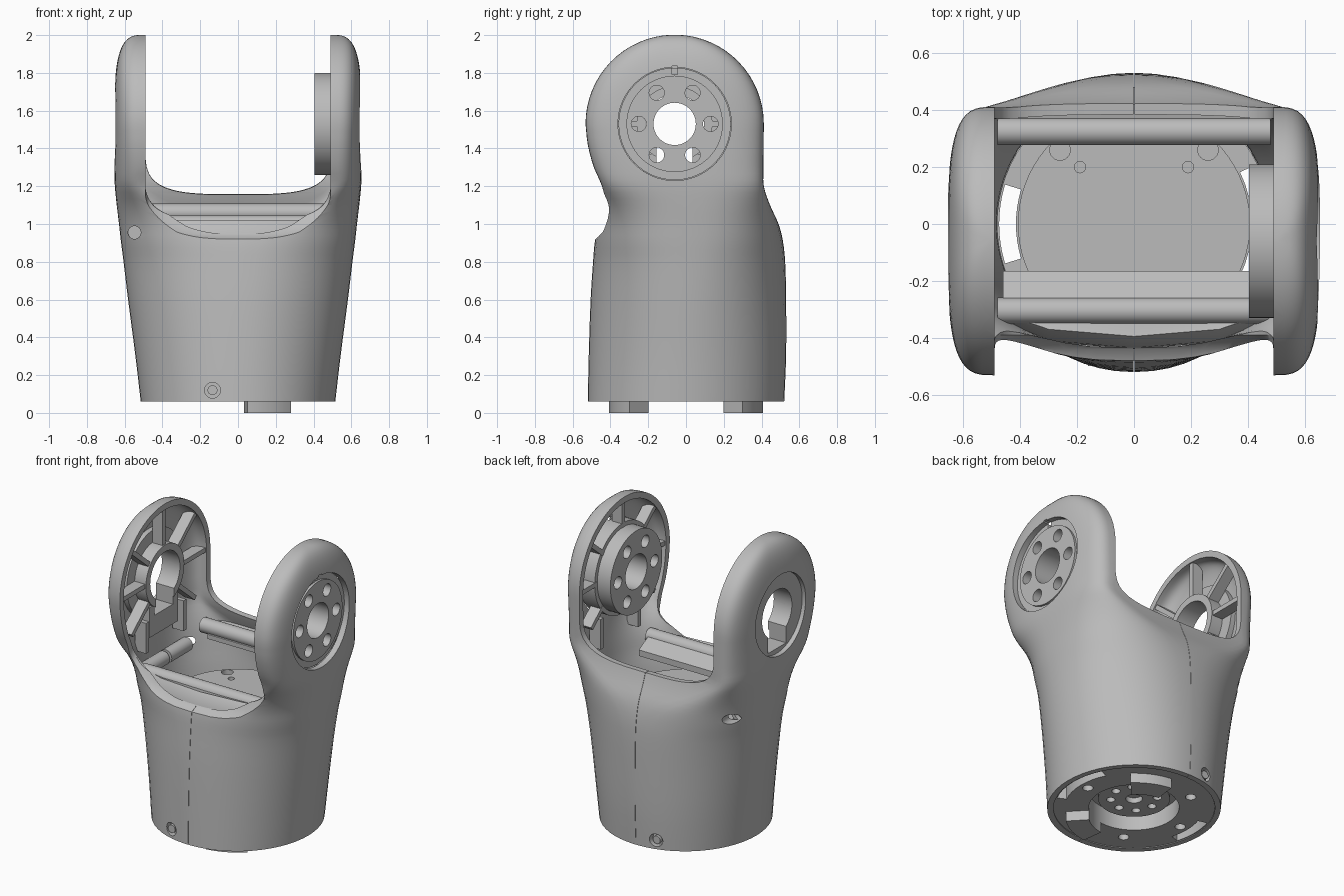
import bpy, bmesh
from math import sin, cos, pi, radians
from mathutils import Matrix, Vector

old = bpy.data.objects.get("Cube")
if old:
    bpy.data.objects.remove(old, do_unlink=True)

grey = bpy.data.materials.new("light_grey")
grey.use_nodes = True
grey.diffuse_color = (0.5, 0.5, 0.5, 1)
grey.node_tree.nodes["Principled BSDF"].inputs["Base Color"].default_value = (0.5, 0.5, 0.5, 1)

PY, PZ, R = -0.06, 1.53, 0.472      # pivot centre and arm radius
GAP = 0.49                          # half width between the arms
X, Y, Z = (1, 0, 0), (0, 1, 0), (0, 0, 1)


def make(name, bm):
    bmesh.ops.recalc_face_normals(bm, faces=bm.faces)
    mesh = bpy.data.meshes.new(name)
    bm.to_mesh(mesh)
    bm.free()
    mesh.materials.append(grey)
    ob = bpy.data.objects.new(name, mesh)
    bpy.context.collection.objects.link(ob)
    return ob


def cyl(name, axis, centre, r, length, seg=48):
    bm = bmesh.new()
    turn = Vector(Z).rotation_difference(Vector(axis)).to_matrix().to_4x4()
    bmesh.ops.create_cone(bm, cap_ends=True, segments=seg, radius1=r, radius2=r,
                          depth=length, matrix=Matrix.Translation(centre) @ turn)
    return make(name, bm)


def box(name, centre, size, turn=Matrix.Identity(4)):
    bm = bmesh.new()
    bmesh.ops.create_cube(bm, size=1, matrix=Matrix.Translation(centre) @ turn
                          @ Matrix.Diagonal((*size, 1)))
    return make(name, bm)


def loft(name, rings):
    bm = bmesh.new()
    loops = [[bm.verts.new(p) for p in ring] for ring in rings]
    n = len(loops[0])
    for a, b in zip(loops, loops[1:]):
        for i in range(n):
            j = (i + 1) % n
            bm.faces.new((a[i], a[j], b[j], b[i]))
    bm.faces.new(loops[0][::-1])
    bm.faces.new(loops[-1])
    return make(name, bm)


def arc_block(name, r0, r1, start, end, z0, z1):
    angles = [radians(start + (end - start) * i / 8) for i in range(9)]
    ring = [(r0 * cos(a), r0 * sin(a)) for a in angles]
    ring += [(r1 * cos(a), r1 * sin(a)) for a in reversed(angles)]
    return loft(name, [[(x, y, z) for x, y in ring] for z in (z0, z1)])


def cut(obs, *cutters):
    for ob in obs:
        bpy.context.view_layer.objects.active = ob
        for c in cutters:
            m = ob.modifiers.new("cut", 'BOOLEAN')
            m.operation, m.solver, m.object = 'DIFFERENCE', 'EXACT', c
            bpy.ops.object.modifier_apply(modifier=m.name)
    for c in cutters:
        bpy.data.objects.remove(c, do_unlink=True)


# Housing sections: height, half width, front y, back y, flat half width, roundness
ROWS = [(.06, .515, -.52, .52, .01, 2), (.3, .543, -.515, .53, .01, 2),
        (.6, .582, -.505, .53, .01, 2.05), (.8, .606, -.492, .525, .01, 2.2),
        (.91, .62, -.482, .513, .03, 2.4), (1.0, .63, -.46, .49, .13, 2.5),
        (1.1, .642, -.432, .445, .34, 2.6),
        (1.2, .652, -.445, .412, GAP, 2.8), (1.3, .655, -.488, .41, GAP, 3),
        (1.42, .655, -.52, .411, GAP, 3.2), (PZ, .655, PY - R, PY + R, GAP, 3.4)]


def sections():
    # Smooth curve through the rows
    out = []
    for i in range(len(ROWS) - 1):
        p = [ROWS[max(0, min(len(ROWS) - 1, k))] for k in range(i - 1, i + 3)]
        f = p[2][0] - p[1][0]
        for t in (0, 1 / 3, 2 / 3):
            row = []
            for a, b, c, d in zip(*p):
                s0 = (c - a) / (p[2][0] - p[0][0]) * f
                s1 = (d - b) / (p[3][0] - p[1][0]) * f
                row.append(b + s0 * t + (3 * (c - b) - 2 * s0 - s1) * t ** 2
                           + (2 * (b - c) + s0 + s1) * t ** 3)
            row[0] = p[1][0] + f * t
            out.append(row)
    return out


def housing(name, wall, bottom):
    rings, k = [], 14
    rows = sections()
    rows[0][0] = bottom
    rows = [(z, w - wall, f + wall, b - wall, c, n) for z, w, f, b, c, n in rows]
    r = R - wall
    for i in range(17):
        a = i / 16 * radians(88.5)
        dome = (.165 - wall) * (1 - sin(a) ** 3.4) ** (1 / 3.4)
        rows.append((PZ + r * sin(a), GAP + dome, PY - r * cos(a), PY + r * cos(a), GAP, 3.4))
    for z, w, f, b, c, n in rows:
        half = []
        for i in range(-k, k + 1):
            a = i / k * pi / 2
            x = c + (w - c) * cos(a) ** (2 / n) if abs(i) < k else c
            s = abs(sin(a)) ** (2 / n) * (1 if a > 0 else -1)
            half.append((x, (f + b) / 2 + (b - f) / 2 * s, z))
        rings.append(half + [(-x, y, h) for x, y, h in reversed(half)])
    return loft(name, rings)


def gap_cutter():
    rings = []
    for y, floor in ((-.7, .915), (-.48, .92), (-.44, .94), (-.41, .98), (-.39, 1.02),
                     (-.3, 1.04), (.3, 1.15), (.7, 1.175)):
        ring = [(GAP, y, 2.2), (-GAP, y, 2.2)]
        for i in range(33):
            a = pi - i / 32 * pi
            u = abs(cos(a)) ** .57 * (1 if cos(a) > 0 else -1)
            ring.append((GAP * u, y, floor + .25 * (1 - max(sin(a), 0) ** .57)))
        rings.append(ring)
    return loft("gap_cutter", rings)


# Outer shell with two fork arms
shell = housing("housing_shell", 0, .06)
cut([shell], housing("cavity_cutter", .04, -.1), gap_cutter())

# Round output hub in the +x arm
flange = cyl("hub_flange", X, (.555, PY, PZ), .297, .11, 64)
face = cyl("hub_face", X, (.565, PY, PZ), .255, .12, 64)
boss = cyl("hub_boss", X, (.455, PY, PZ), .27, .1, 64)
cut([shell], cyl("hub_cutter", X, (.7, PY, PZ), .3, .3, 64))
cut([shell, flange], box("notch_cutter", (.64, PY, PZ + .285), (.1, .03, .045)))
drills = [cyl("drill", X, (.55, PY, PZ), .112, .5)]
for i in range(6):
    a = i * pi / 3
    drills.append(cyl("drill", X, (.55, PY + .19 * cos(a), PZ + .19 * sin(a)), .04, .5, 24))
cut([flange, face, boss], *drills)

# Open keyhole bearing in the -x arm
bearing = cyl("bearing_plate", X, (-.595, PY, PZ), .28, .045, 64)
collar = cyl("bearing_collar", X, (-.54, PY, PZ), .2, .1, 64)
pad = box("cable_pad", (-.54, PY, 1.27), (.08, .3, .2))
cut([shell], cyl("recess_cutter", X, (-.722, PY, PZ), .262, .2, 64))
cut([shell, bearing, collar, pad], cyl("bore_cutter", X, (-.58, PY, PZ), .155, .3),
    box("slot_cutter", (-.58, PY, 1.415), (.3, .19, .23)))

# Radial ribs inside both arms
for side, inner in ((-1, .17), (1, .26)):
    for deg in (0, 40, 90, 140, 180, 220, 320):
        a, mid = radians(deg), (inner + .43) / 2
        box("arm_rib", (side * .535, PY + mid * cos(a), PZ + mid * sin(a)),
            (.075, .43 - inner, .03), Matrix.Rotation(a, 4, 'X'))
    for y in (-.23, .16):
        box("lower_arm_rib", (side * .54, y, 1.18), (.08, .03, .2))

# Cross beams and rods between the arms; the front beam follows the curved lip
rings = []
for x, back in ((-.46, .08), (-.3, .025), (0, 0), (.3, .025), (.46, .08)):
    rings.append([(x, -.44 + back, .9), (x, -.435 + back, .945), (x, -.41 + back, 1.0),
                  (x, -.395 + back, 1.02), (x, -.3, 1.0), (x, -.26, 1.01),
                  (x, -.165, .96), (x, -.165, .92)])
loft("front_beam", rings)
profile = [(.28, 1.0), (.28, 1.03), (.34, 1.07), (.42, 1.08), (.42, 1.0)]
loft("back_beam", [[(x, y, z) for y, z in profile] for x in (-.42, .42)])
cyl("front_rod", X, (0, -.305, 1.0), .046, .96, 32)
cyl("back_rod", X, (0, .325, 1.06), .048, .96, 32)

# Inner drive body with its top plate
core = cyl("drive_body", Z, (0, 0, .505), .408, .65, 72)
holes = []
for s in (-1, 1):
    holes += [cyl("drill", Z, (s * .26, .26, .83), .036, .08, 24),
              cyl("drill", Z, (s * .19, .2, .83), .02, .08, 24)]
cut([core], *holes)

# Base plate with recess, rim slots and bolt holes
base = cyl("base_plate", Z, (0, 0, .125), .482, .12, 72)
cut([base], cyl("recess_cutter", Z, (0, 0, .1), .27, .3, 64),
    arc_block("slot_cutter", .415, .474, 163, 197, 0, .3),
    arc_block("slot_cutter", .415, .474, -26, 26, 0, .3),
    *[cyl("drill", Z, (.36 * cos(a), .36 * sin(a), .06), .032, .12, 24)
      for a in (i * pi / 3 for i in range(6))])
hub = cyl("base_hub", Z, (0, 0, .155), .215, .06, 48)
cut([hub], cyl("drill", Z, (0, 0, .12), .05, .08, 24),
    *[cyl("drill", Z, (.14 * cos(a), .14 * sin(a), .12), .026, .08, 20)
      for a in (i * pi / 4 for i in range(8))])

# Curved locating feet, and side screws at front and back
for s in (-1, 1):
    arc_block("foot", .27, .41, s * 47, s * 83, 0, .08)
    cut([shell], cyl("drill", Y, (-.135, s * .5, .12), .042, .2, 24))
    cyl("base_screw", Y, (-.135, s * .485, .12), .026, .03, 24)
    pocket = cyl("screw_pocket", Y, (-.535, s * .12, .955), .045, .22, 24)
    cut([shell, pocket], cyl("drill", Y, (-.548, s * .4, .955), .034, .4, 24))

# Centre seam between the shell halves
cut([shell], box("seam_cutter", (0, 0, .6), (.002, 1.4, 1.4)))

# Smooth shading with sharp creases
bpy.ops.object.select_all(action='DESELECT')
for ob in bpy.context.collection.objects:
    if ob.type == 'MESH' and grey.name in ob.data.materials:
        ob.select_set(True)
        bpy.context.view_layer.objects.active = ob
bpy.ops.object.shade_smooth_by_angle(angle=radians(32))
